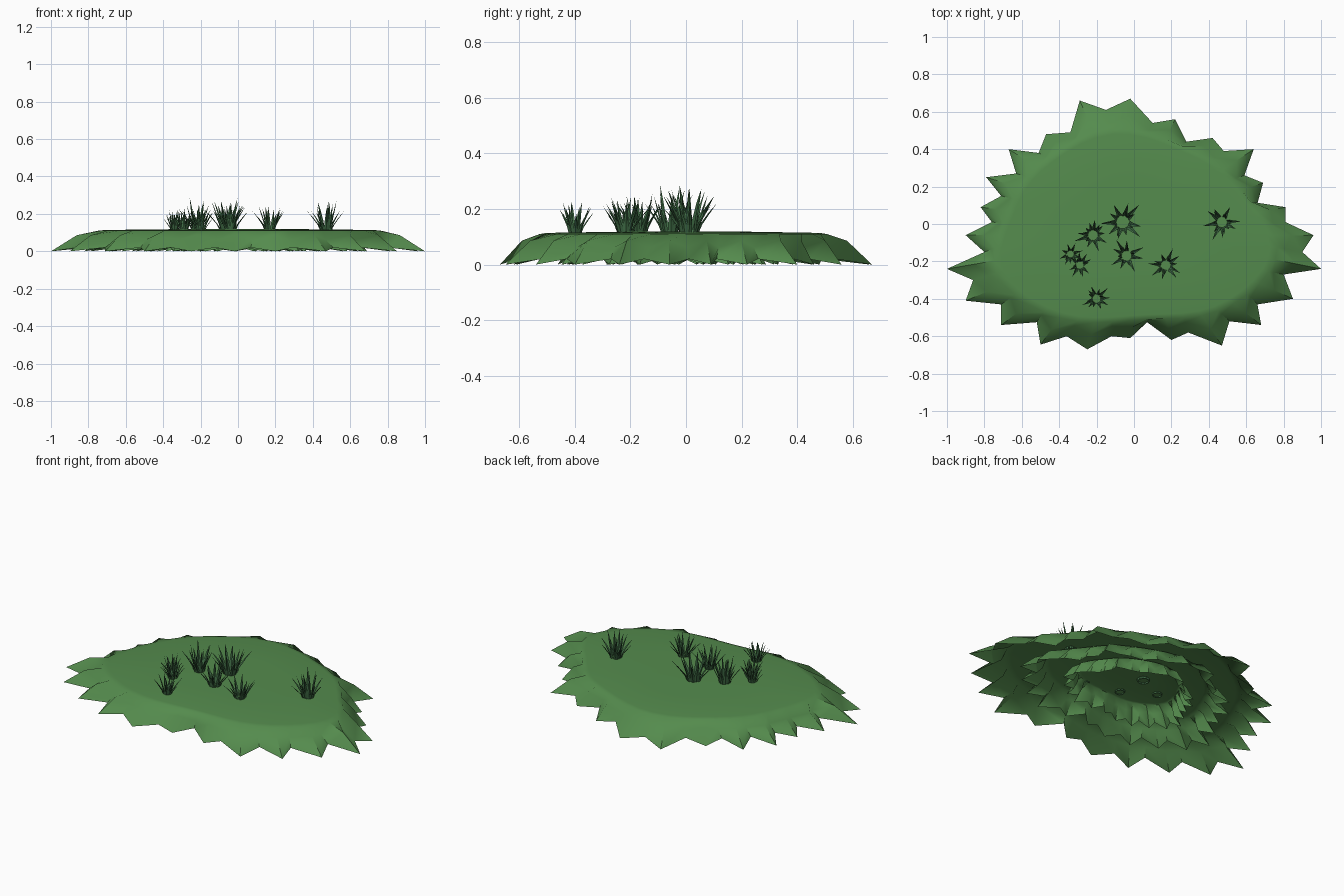
import bpy, bmesh, math, random
from mathutils import Vector

if "Cube" in bpy.data.objects:
    bpy.data.objects.remove(bpy.data.objects["Cube"])

random.seed(4)


def material(name, rgb):
    m = bpy.data.materials.new(name)
    m.diffuse_color = (*rgb, 1)
    m.use_nodes = True
    m.node_tree.nodes["Principled BSDF"].inputs["Base Color"].default_value = m.diffuse_color
    return m


TURF = material("turf_green", (0.09, 0.26, 0.075))
BLADE = material("blade_green", (0.05, 0.15, 0.06))

# Ragged outline: alternating leaf tips and notches, clockwise from the left
TIPS = [(-1, -.24), (-.9, -.06), (-.82, .09), (-.79, .25), (-.67, .4), (-.47, .48),
        (-.29, .66), (-.02, .67), (.22, .56), (.42, .46), (.64, .4), (.69, .22),
        (.81, .09), (.96, -.06), (1, -.24), (.85, -.4), (.68, -.54), (.47, -.65),
        (.2, -.62), (-.02, -.61), (-.25, -.67), (-.5, -.645), (-.71, -.54), (-.9, -.41)]
NOTCHES = [(-.8, -.15), (-.76, .01), (-.71, .15), (-.63, .27), (-.51, .38), (-.34, .49),
           (-.15, .61), (.1, .54), (.28, .44), (.48, .39), (.59, .26), (.66, .11),
           (.81, .01), (.9, -.15), (.8, -.27), (.66, -.43), (.51, -.52), (.29, -.58),
           (.07, -.525), (-.12, -.6), (-.36, -.6), (-.52, -.525), (-.71, -.43), (-.86, -.3)]
OUTLINE = [Vector(p) for pair in zip(TIPS, NOTCHES) for p in pair]


def soften(points):
    n = len(points)
    return [(points[i - 2] + 2 * points[i - 1] + 2 * points[i] + 2 * points[(i + 1) % n]
             + points[(i + 2) % n]) / 8 for i in range(n)]


def finish(bm, name, mat, smooth=None):
    me = bpy.data.meshes.new(name)
    bm.to_mesh(me)
    bm.free()
    me.materials.append(mat)
    ob = bpy.data.objects.new(name, me)
    bpy.context.collection.objects.link(ob)
    if smooth:
        bpy.ops.object.select_all(action='DESELECT')
        ob.select_set(True)
        bpy.context.view_layer.objects.active = ob
        bpy.ops.object.shade_smooth_by_angle(angle=math.radians(smooth))


def turf_layer(name, scale, rim, drop):
    """Open dome: nearly flat top, shoulder, and a pleated skirt of pointed teeth."""
    n = len(OUTLINE)
    soft = soften(soften(OUTLINE))
    edge = [p * rim for p in soft]
    bm = bmesh.new()

    def ring(points, heights):
        return [bm.verts.new((p.x * scale, p.y * scale, max(h - drop, 0)))
                for p, h in zip(points, heights)]

    # even points are tooth ridges, odd points are valleys
    fold = [e.lerp(o, .45 if i % 2 == 0 else .3) for i, (e, o) in enumerate(zip(edge, OUTLINE))]
    rings = [ring([p * .42 for p in soft], [.118] * n),
             ring([p * .95 for p in edge], [.114] * n),
             ring(edge, [.110] * n),
             ring(fold, [.086, .062] * (n // 2)),
             ring(OUTLINE, [0, .02] * (n // 2))]
    centre = bm.verts.new((0, 0, .12 - drop))
    for i in range(n):
        j = (i + 1) % n
        bm.faces.new((centre, rings[0][j], rings[0][i]))
        for a, b in zip(rings, rings[1:]):
            bm.faces.new((a[i], a[j], b[j], b[i]))
    finish(bm, name, TURF, 50)


# Outer turf and the smaller, steeper layers nested beneath it
turf_layer("turf_top", 1, .86, 0)
for k, s in enumerate((.69, .43)):
    turf_layer(f"turf_under_layer_{k + 1}", s, .86, .002 * (k + 1))


def grass_clump(name, x, y, radius, height):
    """Two rings of creased, outward-bending blades around an open centre."""
    bm = bmesh.new()
    base = radius * .28
    for count, reach, tall in ((8, 1.15, .78), (7, .75, 1.0)):
        start = random.random() * math.tau
        for i in range(count):
            a = start + i * math.tau / count + random.uniform(-.25, .25)
            r = radius * reach * random.uniform(.75, 1.15)
            h = height * tall * random.uniform(.78, 1.05)
            out = Vector((math.cos(a), math.sin(a), 0))
            side = Vector((-out.y, out.x, 0))
            origin = Vector((x, y, .104))
            rows = []
            for t, w in ((0, .13), (.35, .12), (.7, .065)):
                mid = origin + out * (base + (r - base) * t ** 1.4) + Vector((0, 0, h * t))
                rows.append([bm.verts.new(mid + side * radius * w * s
                                          + out * (0 if s else radius * .05))
                             for s in (-1, 0, 1)])
            tip = bm.verts.new(origin + out * r + Vector((0, 0, h)))
            for lo, hi in zip(rows, rows[1:]):
                for c in (0, 1):
                    bm.faces.new((lo[c], lo[c + 1], hi[c + 1], hi[c]))
            for c in (0, 1):
                bm.faces.new((rows[-1][c], rows[-1][c + 1], tip))
    finish(bm, name, BLADE)


# Grass clumps: x, y, radius, height
CLUMPS = [(-.06, .01, .10, .18), (.47, .01, .085, .165), (-.22, -.06, .08, .18),
          (-.34, -.16, .055, .115), (-.29, -.22, .06, .125), (-.04, -.17, .08, .15),
          (.17, -.22, .075, .145), (-.20, -.40, .065, .125)]
for k, c in enumerate(CLUMPS):
    grass_clump(f"grass_clump_{k + 1}", *c)
